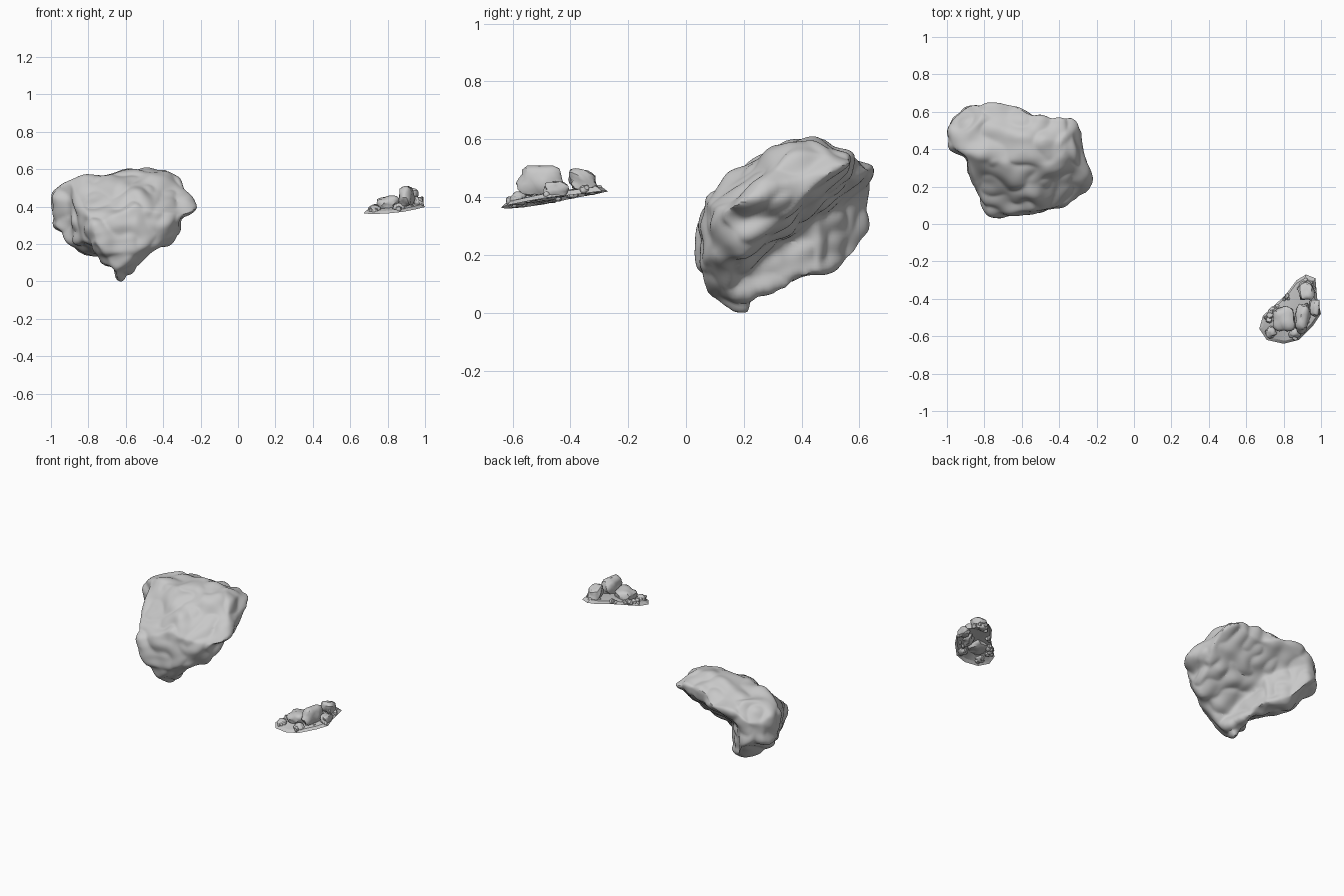
import bpy
import bmesh
import math
import random
from mathutils import Matrix, Vector, noise

random.seed(4)
cube = bpy.data.objects.get("Cube")
if cube:
    bpy.data.objects.remove(cube, do_unlink=True)

stone_grey = bpy.data.materials.new("stone_grey")
stone_grey.use_nodes = True
grey = (0.58, 0.58, 0.58, 1)
stone_grey.diffuse_color = grey
for node in stone_grey.node_tree.nodes:
    if node.type == "BSDF_PRINCIPLED":
        node.inputs["Base Color"].default_value = grey


def add_object(name, bm, angle=40):
    """Turn a bmesh into a smooth-shaded stone object."""
    bmesh.ops.recalc_face_normals(bm, faces=bm.faces[:])
    mesh = bpy.data.meshes.new(name)
    bm.to_mesh(mesh)
    bm.free()
    mesh.materials.append(stone_grey)
    mesh.shade_smooth()
    mesh.set_sharp_from_angle(angle=math.radians(angle))
    obj = bpy.data.objects.new(name, mesh)
    bpy.context.collection.objects.link(obj)
    return obj


def prism(name, outline, place, start, end):
    """Extrude an outline between two positions along one axis."""
    bm = bmesh.new()
    face = bm.faces.new([bm.verts.new(place(a, b, start)) for a, b in outline])
    moved = bmesh.ops.extrude_face_region(bm, geom=[face])["geom"]
    shift = Vector(place(0, 0, end)) - Vector(place(0, 0, start))
    bmesh.ops.translate(bm, vec=shift, verts=[g for g in moved if isinstance(g, bmesh.types.BMVert)])
    return add_object(name, bm)


def wedge(name, n1, d1, n2, d2):
    """A cutter filling the space beyond two planes at once."""
    n1, n2 = Vector(n1), Vector(n2)
    fold = n1.cross(n2).normalized()
    corner = Matrix((n1, n2, fold)).inverted() @ Vector((d1, d2, fold.dot(Vector((-.6, .35, .3)))))
    a = fold.cross(n1).normalized()
    b = fold.cross(n2).normalized()
    a *= math.copysign(1, a.dot(n2))
    b *= math.copysign(1, b.dot(n1))
    square = [(0, 0), (1, 0), (1, 1), (0, 1)]
    return prism(name, square, lambda u, v, w: corner + a * u + b * v + fold * w, -1, 1)


def fit(bm, low, high):
    """Size a stone to its bounding box."""
    for axis in range(3):
        values = [v.co[axis] for v in bm.verts]
        small, size = min(values), max(values) - min(values)
        for v in bm.verts:
            v.co[axis] = low[axis] + (v.co[axis] - small) / size * (high[axis] - low[axis])


def relax(bm, times):
    for _ in range(times):
        bmesh.ops.smooth_vert(bm, verts=bm.verts[:], factor=0.5,
                              use_axis_x=True, use_axis_y=True, use_axis_z=True)


# Boulder outlines from the front, the side and the top
front = [(-1, .39), (-.98, .49), (-.89, .555), (-.72, .57), (-.6, .6), (-.39, .61), (-.32, .56),
         (-.22, .4), (-.32, .33), (-.31, .26), (-.355, .2), (-.445, .18), (-.53, .1), (-.63, 0),
         (-.67, .08), (-.78, .1), (-.87, .17), (-1, .32)]
side = [(.03, .26), (.07, .41), (.15, .5), (.3, .58), (.44, .61), (.54, .56), (.64, .54),
        (.64, .48), (.62, .4), (.63, .25), (.6, .18), (.48, .145), (.38, .12), (.34, .08),
        (.23, .07), (.21, 0), (.1, .02), (.07, .1), (.03, .18)]
top = [(-1, .46), (-.97, .56), (-.9, .63), (-.63, .65), (-.53, .57), (-.33, .57), (-.27, .52),
       (-.275, .4), (-.25, .3), (-.22, .23), (-.25, .15), (-.39, .09), (-.55, .05), (-.77, .03),
       (-.8, .11), (-.86, .24), (-.9, .36), (-.98, .41)]

# The overhang at the back and the step beside the keel are cut as wedges
slab_base = (.285, .76, -.9)
boulder = prism("boulder", front, lambda a, b, c: (a, c, b), -.1, .9)
cutters = [(prism("side_cutter", side, lambda a, b, c: (c, a, b), -1.2, 0), "INTERSECT"),
           (prism("top_cutter", top, lambda a, b, c: (a, b, c), -.2, .9), "INTERSECT"),
           (wedge("side_overhang", slab_base, -.135, (.95, .31, 0), -.484), "DIFFERENCE"),
           (wedge("back_overhang", slab_base, -.135, (.65, .76, 0), -.08), "DIFFERENCE"),
           (wedge("step_cutter", (-.42, -.22, -.9), .117, (-.79, .61, 0), .68), "DIFFERENCE")]
for cutter, operation in cutters:
    cutter.hide_render = True
    cut = boulder.modifiers.new("trim", "BOOLEAN")
    cut.operation, cut.solver, cut.object = operation, "EXACT", cutter
remesh = boulder.modifiers.new("remesh", "REMESH")
remesh.mode, remesh.voxel_size = "VOXEL", .011
graph = bpy.context.evaluated_depsgraph_get()
bm = bmesh.new()
bm.from_mesh(boulder.evaluated_get(graph).to_mesh())
for helper in [c for c, _ in cutters] + [boulder]:
    bpy.data.objects.remove(helper, do_unlink=True)

# Chip off the boulder's corners along planes (normal, distance)
chips = [((-.3, -.77, .9), .475), ((-.06, -.59, .9), .37), ((.3, -.6, .7), .085),
         ((.5, -.5, -.7), -.41), ((-.5, .5, -.7), .54), ((-.6, -.5, -.6), .315),
         ((.5, .4, .77), .465), ((-.5, .5, .7), 1.08), ((1.44, -1.66, -.9), -.98),
         ((1.27, .44, -.9), -.54), ((-.79, -.61, 0), .61), ((.09, .61, -.9), .1),
         ((0, .56, .9), .815)]
for normal, distance in chips:
    n = Vector(normal)
    for v in bm.verts:
        over = n.dot(v.co) - distance
        if over > 0:
            v.co -= n * (over / n.length_squared)
relax(bm, 5)

# Weathering: broad lumps, chiselled ridges and tilted strata
bm.normal_update()
layer = Vector((-.15, -.35, .92))
moves = []
for v in bm.verts:
    p = v.co
    lumps = noise.noise(p * 5) * .016
    ridges = (abs(noise.noise(p * 9 + Vector((3, 1, 7)))) - .2) * .03
    strata = noise.noise(Vector((p.x * 3, p.y * 3, layer.dot(p) * 18))) * .012
    moves.append(v.normal * (lumps + ridges + strata * (1 - abs(v.normal.dot(layer)))))
for v, move in zip(bm.verts, moves):
    v.co += move
relax(bm, 1)
fit(bm, (-1, .03, 0), (-.22, .65, .61))
add_object("boulder", bm, 30)


# Rubble bed: a thin tilted crust, open below
def bed(x, y):
    return .36 + .07 * (x - .75) + .13 * (y + .64)


outline = [(.67, -.56), (.69, -.49), (.75, -.435), (.81, -.38), (.87, -.3), (.92, -.27),
           (.97, -.29), (.98, -.4), (1, -.48), (.96, -.54), (.88, -.62), (.8, -.64), (.71, -.62)]
bm = bmesh.new()
middle = Vector((.85, -.48))
lower, rim = [], []
for x, y in outline:
    inner = Vector((x, y)).lerp(middle, .1)
    lower.append(bm.verts.new((x, y, bed(x, y))))
    rim.append(bm.verts.new((inner.x, inner.y, bed(x, y) + .015)))
crown = bm.verts.new((middle.x, middle.y, bed(*middle) + .03))
for i in range(len(outline)):
    j = (i + 1) % len(outline)
    bm.faces.new((lower[j], lower[i], rim[i], rim[j]))
    bm.faces.new((rim[j], rim[i], crown))
add_object("rubble_bed", bm, 25)


def stone(name, x, y, rx, ry, peak, turn=0, detail=3, lean=0):
    """A chipped stone standing on the rubble bed."""
    bm = bmesh.new()
    bmesh.ops.create_icosphere(bm, subdivisions=detail, radius=1)
    seed = Vector((x, y, peak)) * 40
    for v in bm.verts:
        p = v.co.copy()
        block = p / max(abs(c) for c in p)
        v.co = p.lerp(block, .3) * (1 + .35 * noise.noise(p * 1.4 + seed))
        v.co.z -= lean * v.co.y
    floor = bed(x, y) - .002
    fit(bm, (-rx, -ry, floor), (rx, ry, peak))
    c, s = math.cos(turn), math.sin(turn)
    for v in bm.verts:
        v.co = (x + v.co.x * c - v.co.y * s, y + v.co.x * s + v.co.y * c, v.co.z)
    add_object(name, bm, 35)


# Main stones of the rubble
stone("broad_stone", .8, -.51, .065, .068, .46, .2)
stone("tall_stone", .9, -.505, .042, .085, .51, -.15)
stone("rear_stone", .92, -.355, .045, .052, .5, .1, lean=.5)
stone("side_stone", .965, -.45, .028, .045, .455)
stone("corner_stone", .73, -.58, .03, .025, .41, .5)
stone("front_stone", .86, -.585, .035, .028, .42, .4)

# Pebbles along the rim of the bed
for i in range(26):
    spot = Vector(random.choice(outline)).lerp(Vector(random.choice(outline)), random.random() * .25)
    spot = spot.lerp(middle, .12)
    size = random.uniform(.009, .018)
    stone("pebble", spot.x, spot.y, size, size * random.uniform(.7, 1.2),
          bed(spot.x, spot.y) + .014 + size, random.random() * 3, 2)
